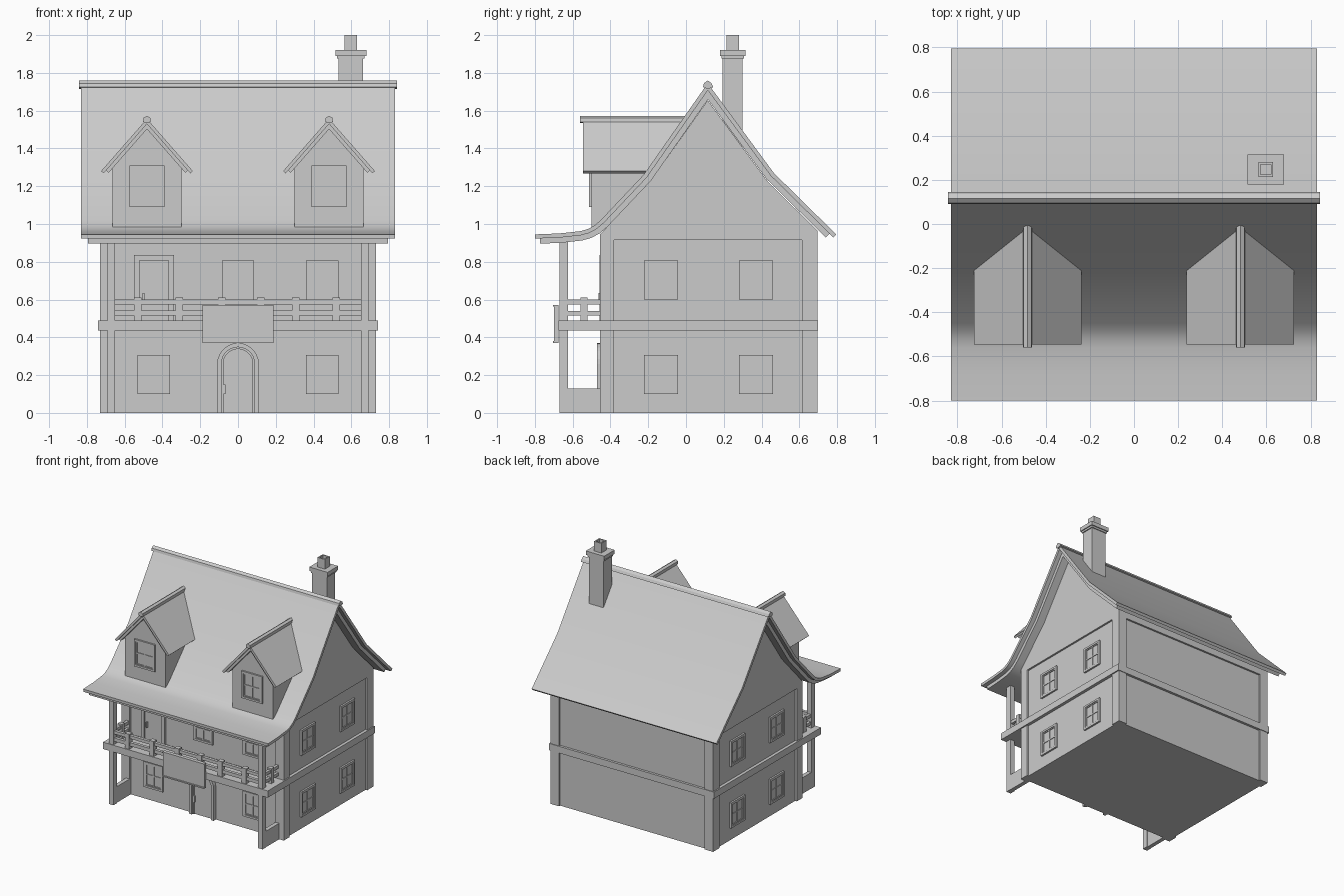
import bpy, bmesh, math
from mathutils import Matrix, Vector

if "Cube" in bpy.data.objects:
    bpy.data.objects.remove(bpy.data.objects["Cube"])

def finish(name, bm, smooth=False):
    bmesh.ops.recalc_face_normals(bm, faces=bm.faces)
    me = bpy.data.meshes.new(name)
    bm.to_mesh(me)
    bm.free()
    ob = bpy.data.objects.new(name, me)
    bpy.context.collection.objects.link(ob)
    if smooth:
        bpy.ops.object.select_all(action='DESELECT')
        ob.select_set(True)
        bpy.context.view_layer.objects.active = ob
        bpy.ops.object.shade_smooth_by_angle(angle=math.radians(25))
    return ob

def boxes(name, specs, mat=Matrix()):
    """Each spec is x0, x1, y0, y1, z0, z1."""
    bm = bmesh.new()
    for x0, x1, y0, y1, z0, z1 in specs:
        m = Matrix.Translation(((x0+x1)/2, (y0+y1)/2, (z0+z1)/2)) @ Matrix.Diagonal((x1-x0, y1-y0, z1-z0, 1))
        bmesh.ops.create_cube(bm, size=1, matrix=mat @ m)
    return finish(name, bm)

def prism(name, pts, axis, a, b, smooth=False, shift=0):
    """Extrude a profile: (y, z) along x, or (x, z) along y."""
    bm = bmesh.new()
    put = (lambda p, t: (t, p[0], p[1])) if axis == 'x' else (lambda p, t: (p[0]+shift, t, p[1]))
    f = bm.faces.new([bm.verts.new(put(p, a)) for p in pts])
    r = bmesh.ops.extrude_face_region(bm, geom=[f])
    d = Vector(put((0, 0), b)) - Vector(put((0, 0), a))
    bmesh.ops.translate(bm, verts=[v for v in r['geom'] if isinstance(v, bmesh.types.BMVert)], vec=d)
    return finish(name, bm, smooth)

def offset(pts, d):
    """Mitred offset of an open path to its right (downwards)."""
    P = [Vector(p) for p in pts]
    n = []
    for p, q in zip(P, P[1:]):
        t = (q - p).normalized()
        n.append(Vector((t.y, -t.x)))
    out = []
    for i, p in enumerate(P):
        a, b = n[max(i-1, 0)], n[min(i, len(n)-1)]
        out.append(tuple(p + (a + b) * d / (1 + a.dot(b))))
    return out

def layer(pts, d0, d1):
    return offset(pts, d0) + offset(pts, d1)[::-1]

# Walls, corner posts, floor band and attic
boxes("walls", [(-.715, .715, -.44, .68, 0, .93)])
posts = []
for s in (-1, 1):
    xs = sorted((s*.655, s*.73))
    posts += [(*xs, -.455, -.38, 0, .93), (*xs, .615, .695, 0, .93)]
boxes("corner_posts", posts)
boxes("floor_band", [(-.74, .74, -.675, .70, .435, .49)])
prism("attic", [(-.455, .915), (-.455, .945), (-.187, 1.228), (.115, 1.655), (.43, 1.228),
                (.695, .965), (.695, .915)], 'x', -.73, .73)

# Main roof: covering and the trim layer beneath it
roof = [(-.80, .945), (-.67, .95), (-.56, .962), (-.52, .973), (-.485, .992), (-.45, 1.022),
        (-.225, 1.26), (.115, 1.745), (.465, 1.27), (.795, .945)]
prism("roof", layer(roof, 0, .022), 'x', -.83, .83, True)
under = [(-.775, .946)] + roof[1:-1] + [(.775, .965)]
prism("roof_trim", layer(under, .022, .05), 'x', -.795, .795, True)
prism("roof_ridge", [(.09, 1.725), (.095, 1.745), (.115, 1.76), (.135, 1.745), (.145, 1.725), (.115, 1.715)],
      'x', -.842, .842)

# Chimney with stepped cap and hollow pot
cx, cy = .597, .247
def sq(h, z0, z1, hy=None):
    hy = hy or h
    return (cx-h, cx+h, cy-hy, cy+hy, z0, z1)
boxes("chimney", [sq(.066, 1.3, 1.90, .053), sq(.074, 1.875, 1.895, .06), sq(.082, 1.89, 1.922, .068)])
pot = []
for s in (-1, 1):
    pot.append((*sorted((cx+s*.033, cx+s*.023)), cy-.033, cy+.033, 1.92, 2.0))
    pot.append((cx-.023, cx+.023, *sorted((cy+s*.033, cy+s*.023)), 1.92, 2.0))
boxes("chimney_pot", pot + [sq(.023, 1.92, 1.95)])

# Windows: frame, sash, pane and glazing bars, facing local -y
def rim(w, z0, z1, t, d):
    return [(-w, -w+t, -d, .01, z0, z1), (w-t, w, -d, .01, z0, z1),
            (-w+t, w-t, -d, .01, z0, z0+t), (-w+t, w-t, -d, .01, z1-t, z1)]

def window(name, loc, angle, w, h):
    m = Matrix.Translation(loc) @ Matrix.Rotation(angle, 4, 'Z')
    boxes(name, rim(w, 0, h, .016, .014) + rim(w-.016, .016, h-.016, .008, .009) + [
        (-w+.01, w-.01, -.003, .01, .01, h-.01),
        (-.005, .005, -.008, .01, .02, h-.02),
        (-w+.02, w-.02, -.008, .01, h/2-.005, h/2+.005)], m)

for x, z in ((-.445, .10), (.445, .10), (0, .60), (.445, .60)):
    window("front_window", (x, -.44, z), 0, .086, .206)
for s in (-1, 1):
    for y in (-.133, .37):
        for z in (.10, .60):
            window("side_window", (s*.715, y, z), s*math.pi/2, .09, .206)

# Arched front door
def arch(r, spring, z0=0):
    return [(r, z0)] + [(r*math.cos(a), spring + r*math.sin(a))
            for a in (math.pi*i/14 for i in range(15))] + [(-r, z0)]
prism("door_frame", arch(.11, .26) + arch(.088, .26)[::-1], 'y', -.47, -.43)
prism("door_inner_frame", arch(.088, .26) + arch(.078, .26)[::-1], 'y', -.458, -.43)
prism("door", arch(.078, .26), 'y', -.448, -.43)
boxes("door_handle", [(-.078, -.066, -.465, -.44, .10, .15)])

# Balcony door
m = Matrix.Translation((-.445, -.44, .49))
boxes("balcony_door", [(-.105, -.077, -.018, .01, 0, .345), (.077, .105, -.018, .01, 0, .345),
                       (-.077, .077, -.018, .01, .317, .345), (-.077, .077, -.006, .01, 0, .317),
                       (-.06, -.05, -.024, 0, .10, .145)], m)

# Porch posts and low side walls
porch, low, rails = [], [], []
for s in (-1, 1):
    xs = sorted((s*.65, s*.69))
    porch.append((*xs, -.67, -.625, 0, .915))
    low.append((*sorted((s*.655, s*.688)), -.63, -.45, 0, .13))
    for z0, z1 in ((.575, .60), (.515, .54)):
        rails.append((*sorted((s*.66, s*.683)), -.63, -.45, z0, z1))
    rails.append((*sorted((s*.652, s*.69)), -.558, -.522, .49, .612))
boxes("porch_posts", porch)
boxes("porch_side_walls", low)

# Balcony railing
for z0, z1 in ((.575, .60), (.515, .543)):
    rails.append((-.66, .66, -.66, -.635, z0, z1))
for x in (-.53, -.31, -.085, .12, .305, .52):
    rails.append((x-.02, x+.02, -.667, -.628, .49, .612))
boxes("balcony_railing", rails)

# Blank sign board
boxes("sign_board", [(-.187, .187, -.698, -.675, .37, .57), (-.187, .187, -.705, -.675, .562, .572),
                     (-.187, .187, -.705, -.675, .37, .38)])

# Dormers
dr = [(-.243, 1.28), (0, 1.557), (.243, 1.28)]
for c in (-.482, .482):
    prism("dormer_wall", [(-.182, .97), (.182, .97), (.182, 1.305), (0, 1.51), (-.182, 1.305)],
          'y', -.50, -.15, shift=c)
    prism("dormer_roof", layer(dr, 0, .018), 'y', -.545, .02, shift=c)
    prism("dormer_roof_trim", layer([(-.23, 1.295), dr[1], (.23, 1.295)], .018, .036), 'y', -.53, .0, shift=c)
    prism("dormer_ridge", [(-.02, 1.54), (-.018, 1.562), (0, 1.573), (.018, 1.562), (.02, 1.54), (0, 1.535)],
          'y', -.56, .02, shift=c)
    window("dormer_window", (c, -.50, 1.09), 0, .093, .22)
